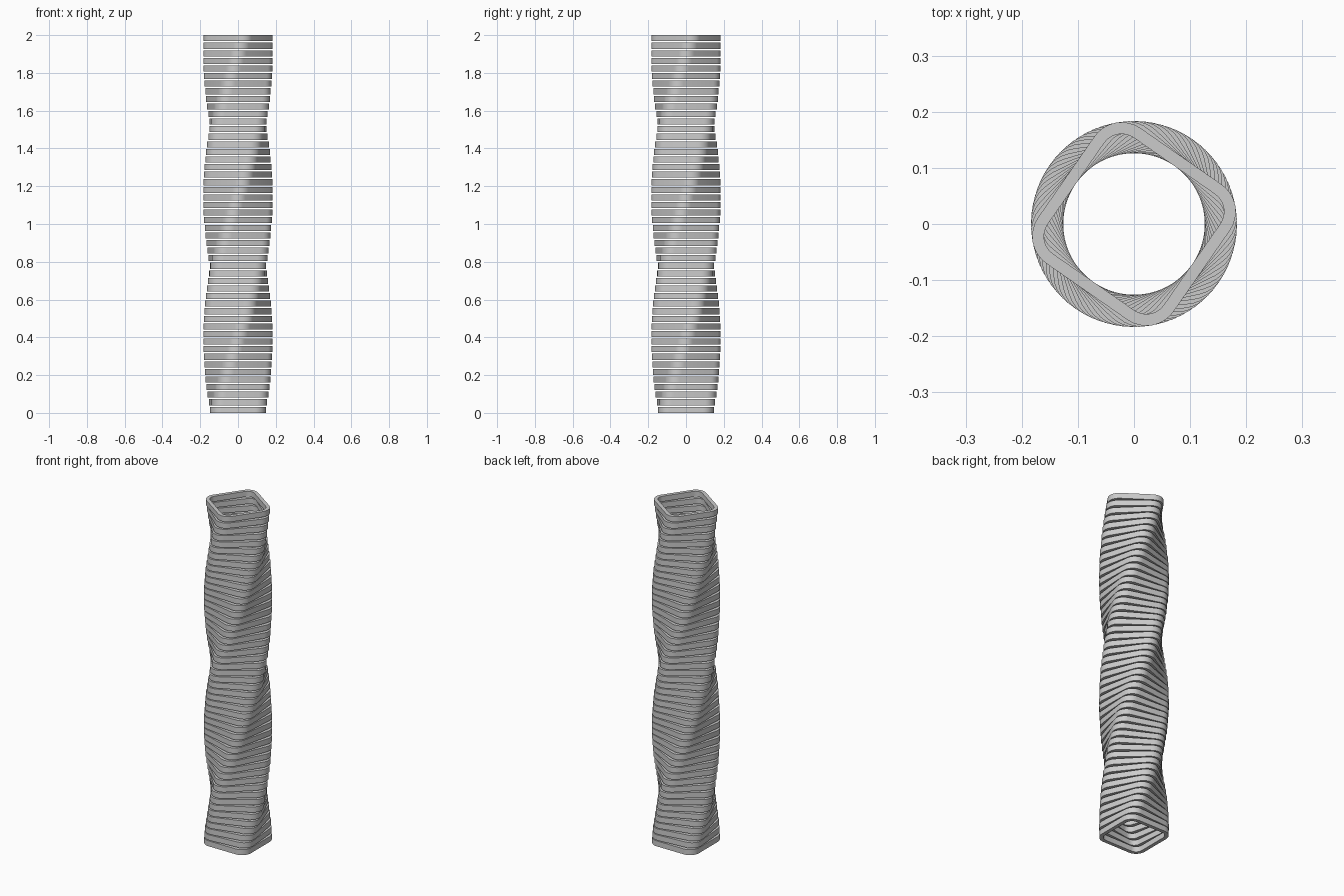
import bpy, bmesh, math

if "Cube" in bpy.data.objects:
    bpy.data.objects.remove(bpy.data.objects["Cube"])

LAYERS = 50
STEP = 2.0 / (LAYERS - 0.2)      # layer pitch
THICK = STEP * 0.8               # layer height, leaving a thin gap
TWIST = math.radians(240) / LAYERS
HALF, RADIUS, WALL = 0.147, 0.059, 0.021
SEG = 8


def rounded_square(half, radius, angle):
    """Outline of a square with rounded corners, turned by angle."""
    pts = []
    for k in range(4):
        mid = math.radians(45 + 90 * k)
        cx = (half - radius) * math.sqrt(2) * math.cos(mid)
        cy = (half - radius) * math.sqrt(2) * math.sin(mid)
        for s in range(SEG + 1):
            a = math.radians(90 * k + 90 * s / SEG)
            x, y = cx + radius * math.cos(a), cy + radius * math.sin(a)
            pts.append((x * math.cos(angle) - y * math.sin(angle),
                        x * math.sin(angle) + y * math.cos(angle)))
    return pts


def add_ring(bm, z, angle):
    """One hollow rounded-square layer with a rectangular section."""
    outer = rounded_square(HALF, RADIUS, angle)
    inner = rounded_square(HALF - WALL, RADIUS - WALL, angle)
    loops = [[bm.verts.new((x, y, h)) for x, y in pts]
             for pts, h in ((outer, z), (outer, z + THICK),
                            (inner, z + THICK), (inner, z))]
    n = len(outer)
    for j in range(4):
        a, b = loops[j], loops[(j + 1) % 4]
        for i in range(n):
            k = (i + 1) % n
            bm.faces.new((a[i], a[k], b[k], b[i]))


# Twisted stack of rings
bm = bmesh.new()
for i in range(LAYERS):
    add_ring(bm, i * STEP, i * TWIST)
bmesh.ops.recalc_face_normals(bm, faces=bm.faces)
mesh = bpy.data.meshes.new("twisted_ring_stack")
bm.to_mesh(mesh)
bm.free()
tower = bpy.data.objects.new("twisted_ring_stack", mesh)
bpy.context.collection.objects.link(tower)

# Smooth corners, crisp rims
bpy.context.view_layer.objects.active = tower
tower.select_set(True)
bpy.ops.object.shade_smooth_by_angle(angle=math.radians(30))
